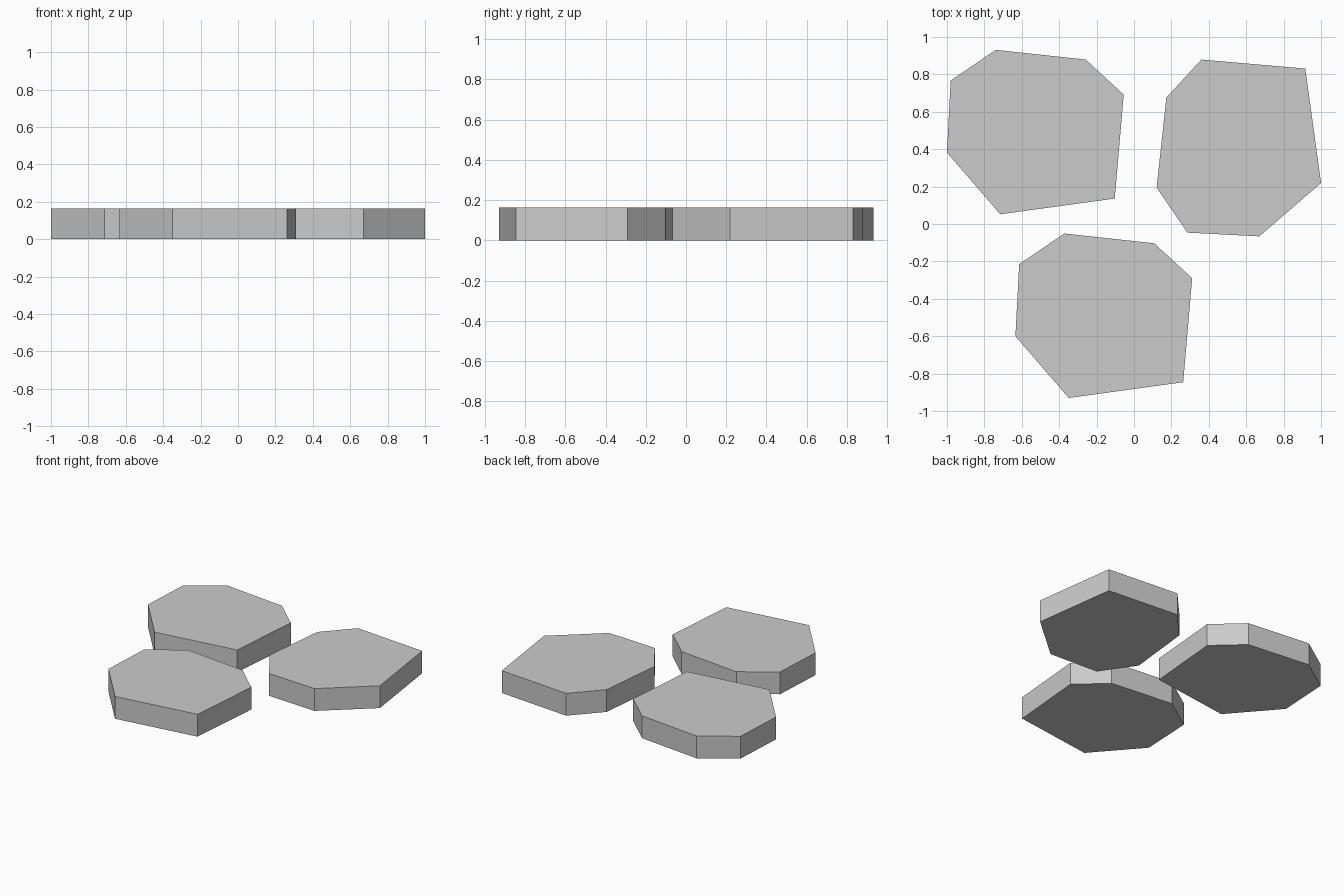
import bpy, bmesh
from math import radians
from mathutils import Matrix

if "Cube" in bpy.data.objects:
    bpy.data.objects.remove(bpy.data.objects["Cube"])

HEIGHT = 0.164
# Seven-sided outline shared by all three stones
OUTLINE = [(-0.209, 0.434), (-0.45, 0.27), (-0.47, -0.115), (-0.185, -0.445),
           (0.427, -0.361), (0.475, 0.195), (0.272, 0.382)]


def paving_stone(name, x, y, turn=0):
    bm = bmesh.new()
    base = bm.faces.new([bm.verts.new((px, py, 0)) for px, py in OUTLINE])
    top = bmesh.ops.extrude_face_region(bm, geom=[base], use_keep_orig=True)["geom"]
    bmesh.ops.translate(bm, vec=(0, 0, HEIGHT),
                        verts=[g for g in top if isinstance(g, bmesh.types.BMVert)])
    bmesh.ops.transform(bm, matrix=Matrix.Translation((x, y, 0)) @ Matrix.Rotation(radians(turn), 4, 'Z'),
                        verts=bm.verts)
    bmesh.ops.recalc_face_normals(bm, faces=bm.faces)
    mesh = bpy.data.meshes.new(name)
    bm.to_mesh(mesh)
    bm.free()
    bpy.context.collection.objects.link(bpy.data.objects.new(name, mesh))


# Two stones face the same way, the third is a quarter turn round
paving_stone("back_left_stone", -0.53, 0.497)
paving_stone("front_stone", -0.164, -0.485)
paving_stone("right_stone", 0.555, 0.404, 90)
